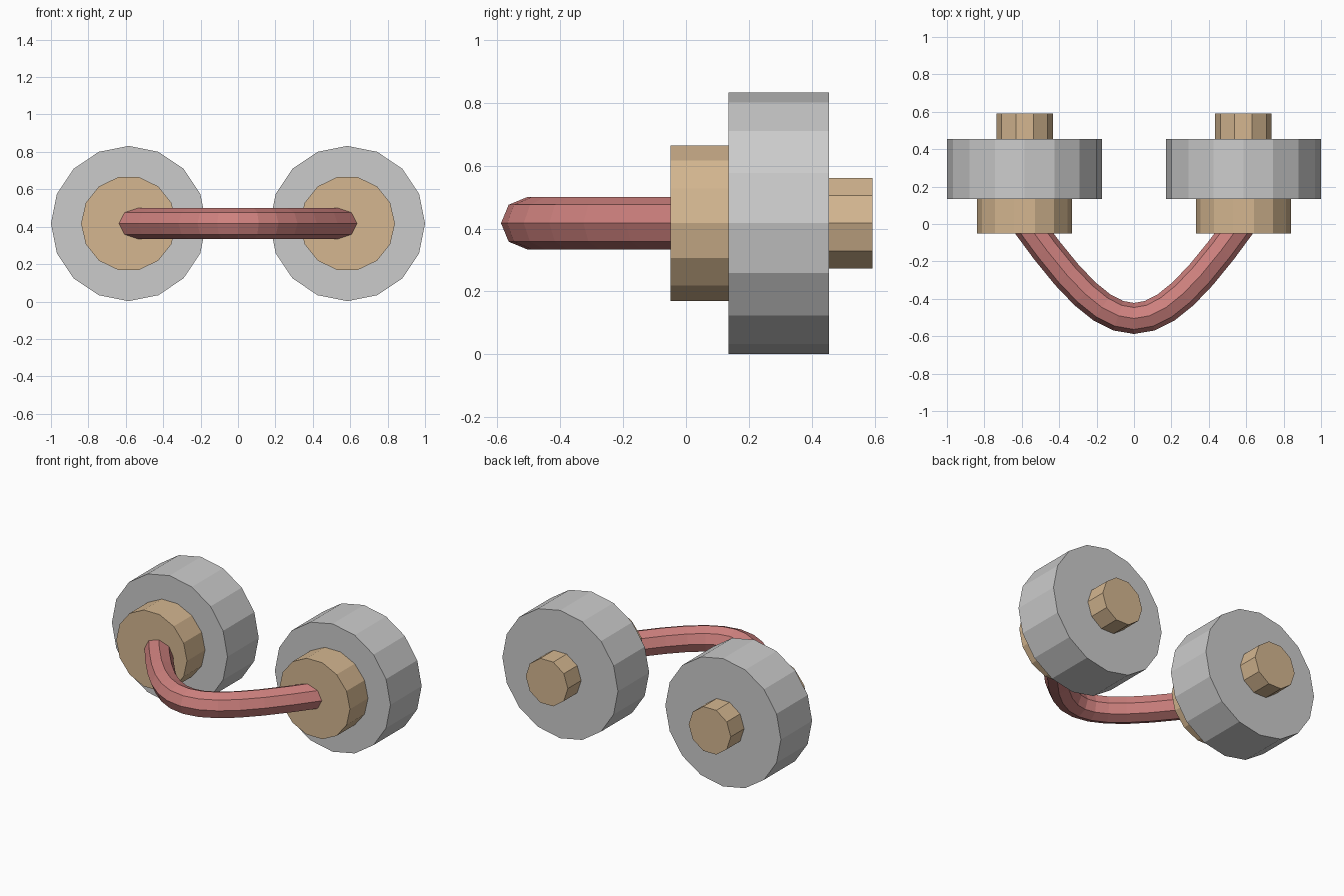
import bpy, bmesh
from math import cos, sin, pi
from mathutils import Vector

if "Cube" in bpy.data.objects:
    bpy.data.objects.remove(bpy.data.objects["Cube"])

CX, CZ = 0.585, 0.417


def material(name, rgb):
    m = bpy.data.materials.new(name)
    m.diffuse_color = (*rgb, 1)
    m.use_nodes = True
    m.node_tree.nodes["Principled BSDF"].inputs["Base Color"].default_value = m.diffuse_color
    return m


def loft(name, rings, mat=None):
    """Skin a list of vertex rings and cap both ends."""
    bm = bmesh.new()
    loops = [[bm.verts.new(p) for p in ring] for ring in rings]
    n = len(loops[0])
    for a, b in zip(loops, loops[1:]):
        for i in range(n):
            j = (i + 1) % n
            bm.faces.new((a[i], a[j], b[j], b[i]))
    bm.faces.new(loops[0])
    bm.faces.new(loops[-1])
    bmesh.ops.recalc_face_normals(bm, faces=bm.faces)
    mesh = bpy.data.meshes.new(name)
    bm.to_mesh(mesh)
    bm.free()
    obj = bpy.data.objects.new(name, mesh)
    bpy.context.collection.objects.link(obj)
    if mat:
        mesh.materials.append(mat)
    return obj


def ring(center, side, r, n):
    return [center + side * r * cos(2 * pi * i / n)
            + Vector((0, 0, r * sin(2 * pi * i / n))) for i in range(n)]


def disc(name, x, y0, y1, r, n, mat=None):
    side = Vector((1 if x > 0 else -1, 0, 0))
    return loft(name, [ring(Vector((x, y, CZ)), side, r, n) for y in (y0, y1)], mat)


tan = material("tan", (0.66, 0.47, 0.28))
red = material("red", (0.62, 0.22, 0.21))

# Stacked discs on each side
for label, s in (("left", -1), ("right", 1)):
    disc(label + "_front_hub", s * CX, -0.05, 0.135, 0.254, 14, tan)
    disc(label + "_wheel", s * CX, 0.135, 0.455, 0.415, 16)
    disc(label + "_back_knob", s * CX, 0.455, 0.592, 0.151, 10, tan)

# Curved octagonal tube joining the hubs
P = [Vector(p) for p in ((-CX, 0.02, CZ), (-0.085, -0.68, CZ),
                         (0.085, -0.68, CZ), (CX, 0.02, CZ))]
rings = []
for k in range(13):
    t = k / 12
    u = 1 - t
    c = P[0] * u**3 + P[1] * 3 * u*u*t + P[2] * 3 * u*t*t + P[3] * t**3
    d = (P[1] - P[0]) * u*u + (P[2] - P[1]) * 2*u*t + (P[3] - P[2]) * t*t
    rings.append(ring(c, Vector((d.y, -d.x, 0)).normalized(), 0.083, 8))
loft("connecting_tube", rings, red)
